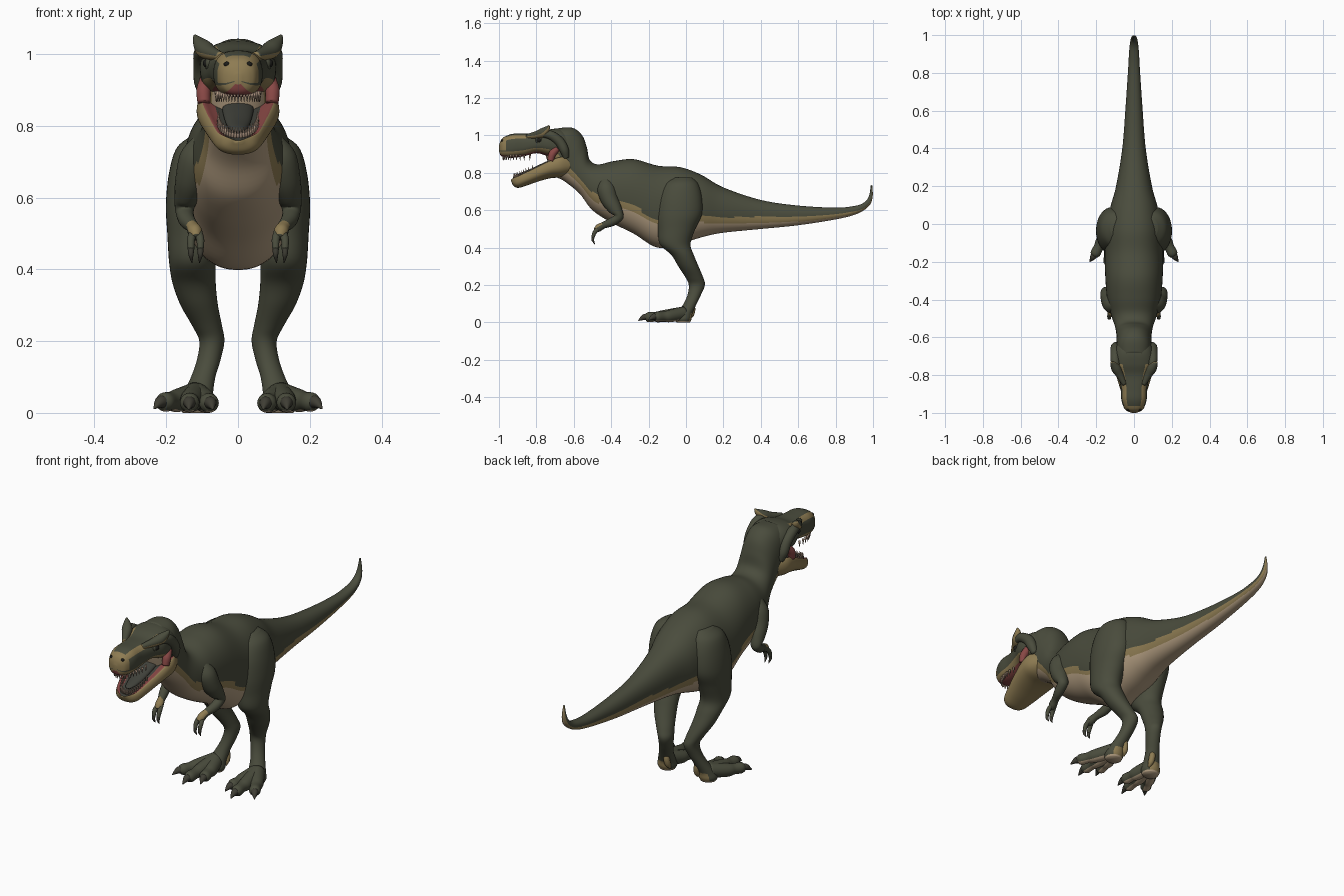
import bpy, bmesh, math
from mathutils import Vector, Matrix

# ---- palette -------------------------------------------------------------
COLOURS = [("olive_skin", (0.068, 0.072, 0.046)), ("tan_stripe", (0.27, 0.20, 0.085)),
           ("pale_belly", (0.45, 0.34, 0.22)), ("mouth_red", (0.25, 0.065, 0.06)),
           ("mouth_dark", (0.05, 0.052, 0.042)), ("tooth", (0.42, 0.30, 0.22)),
           ("claw", (0.05, 0.048, 0.035)), ("eye_black", (0.012, 0.012, 0.01))]
MATS = []
for nm, c in COLOURS:
    m = bpy.data.materials.new(nm)
    m.diffuse_color = (*c, 1)
    MATS.append(m)
OLIVE, TAN, PALE, RED, DARK, TOOTH, CLAW, EYE = range(8)


def finish(name, bm, mirror=False):
    bmesh.ops.recalc_face_normals(bm, faces=bm.faces)
    me = bpy.data.meshes.new(name)
    bm.to_mesh(me)
    bm.free()
    for m in MATS:
        me.materials.append(m)
    for p in me.polygons:
        p.use_smooth = True
    ob = bpy.data.objects.new(name, me)
    bpy.context.collection.objects.link(ob)
    if mirror:
        ob.modifiers.new("mirror", 'MIRROR').use_mirror_merge = False
    return ob


def power(v, e):
    return math.copysign(abs(v) ** e, v)


def loft(name, secs, rule, n=32, steps=6, mirror=False, sq=1.0, scoop=False):
    """Smooth skin over sections (centre, u, v); rule(f, centre) gives the colour, f = 0..1 along u."""
    S = [[Vector(a) for a in s] for s in secs]
    rows = []
    for i in range(len(S) - 1):
        p = [S[max(i - 1, 0)], S[i], S[i + 1], S[min(i + 2, len(S) - 1)]]
        for k in range(steps + (i == len(S) - 2)):
            t = k / steps
            rows.append([0.5 * (2 * b + (c - a) * t + (2 * a - 5 * b + 4 * c - d) * t * t
                                + (3 * b - a - 3 * c + d) * t ** 3) for a, b, c, d in zip(*p)])
    bm = bmesh.new()
    rings = []
    for c, u, v in rows:
        ring = []
        for j in range(n):
            a = 2 * math.pi * j / n
            cu, sv = power(math.cos(a), sq), power(math.sin(a), sq)
            if scoop and cu > 0.6:
                cu = 1.2 - cu
            ring.append(bm.verts.new(c + u * cu + v * sv))
        rings.append(ring)
    for r0, r1 in zip(rings, rings[1:]):
        for j in range(n):
            f = bm.faces.new((r0[j], r0[(j + 1) % n], r1[(j + 1) % n], r1[j]))
            h = (1 + power(math.cos(2 * math.pi * (j + 0.5) / n), sq)) / 2
            f.material_index = rule(h, f.calc_center_median())
    for r in (rings[0], rings[-1]):
        f = bm.faces.new(r)
        f.material_index = rule(0.5, f.calc_center_median())
    return finish(name, bm, mirror)


def profile(rows):
    """Sections from (y top, z top, y bottom, z bottom, half width)."""
    return [((0, (a + c) / 2, (b + d) / 2), (0, (a - c) / 2, (b - d) / 2), (w, 0, 0))
            for a, b, c, d, w in rows]


def tube(name, pts, rule, **kw):
    """Round limb through (x, y, z, radius)."""
    secs = []
    for i, p in enumerate(pts):
        t = Vector(pts[min(i + 1, len(pts) - 1)][:3]) - Vector(pts[max(i - 1, 0)][:3])
        u = t.cross(Vector((1, 0, 0))).normalized()
        v = u.cross(t).normalized()
        secs.append((p[:3], u * p[3], v * p[3]))
    return loft(name, secs, rule, mirror=True, **{"n": 20, "steps": 5, **kw})


def ball(name, loc, size, mat):
    bm = bmesh.new()
    bmesh.ops.create_uvsphere(bm, u_segments=16, v_segments=10, radius=1,
                              matrix=Matrix.Translation(loc) @ Matrix.Diagonal((*size, 1)))
    for f in bm.faces:
        f.material_index = mat
    return finish(name, bm, True)


def plain(mat):
    return lambda f, c: mat


# ---- body: tail, torso and neck -------------------------------------------
KEYS = [(-0.8, .17, .33), (-0.5, .20, .36), (-0.36, .31, .37), (-0.1, .30, .35),
        (0.2, .19, .34), (0.45, .20, .44), (0.85, .16, .46), (1.0, .0, .2)]


def body_rule(f, c):
    for (y0, p0, t0), (y1, p1, t1) in zip(KEYS, KEYS[1:]):
        if c.y <= y1:
            k = max(0, (c.y - y0) / (y1 - y0))
            return PALE if f < p0 + (p1 - p0) * k else TAN if f < t0 + (t1 - t0) * k else OLIVE
    return OLIVE


loft("body", profile([
    (.988, .735, .996, .732, .003), (.978, .675, .998, .672, .013), (.95, .64, .98, .625, .02),
    (.9, .623, .92, .583, .026), (.8, .614, .81, .553, .032), (.6, .625, .6, .52, .046),
    (.4, .655, .4, .50, .062), (.2, .722, .2, .48, .095), (.08, .79, .1, .46, .125),
    (-.03, .83, -.02, .425, .148), (-.15, .838, -.15, .40, .155), (-.28, .873, -.28, .475, .152),
    (-.39, .862, -.4, .535, .142), (-.47, .845, -.5, .60, .12), (-.515, .87, -.57, .69, .1),
    (-.53, .935, -.65, .755, .093), (-.555, 1.0, -.71, .79, .093), (-.605, 1.04, -.74, .86, .09),
    (-.68, 1.04, -.76, .93, .075)]), body_rule, n=64, sq=0.9)


# ---- head -----------------------------------------------------------------
def skull_rule(f, c):
    if f < .07:
        return RED
    if c.y < -.965 and f > .35:
        return TAN
    if c.y < -.64 and f < .27:
        return TAN
    return TAN if c.y < -.74 and .80 < f < .95 else OLIVE


loft("skull", profile([
    (-.60, 1.0, -.61, .88, .075), (-.67, 1.035, -.67, .87, .1), (-.74, 1.03, -.74, .89, .105),
    (-.80, 1.012, -.80, .905, .084), (-.87, 1.01, -.87, .888, .07), (-.93, 1.008, -.93, .88, .067),
    (-.975, .99, -.975, .885, .052), (-.992, .97, -.992, .895, .034), (-1.0, .945, -1.0, .915, .01)]),
    skull_rule, n=48, sq=0.8)


def jaw_rule(f, c):
    return DARK if f > .93 else RED if f > .78 else TAN


loft("lower_jaw", profile([
    (-.61, .90, -.59, .80, .08), (-.67, .915, -.66, .777, .112), (-.72, .895, -.72, .772, .113),
    (-.78, .863, -.78, .757, .1), (-.85, .826, -.85, .733, .08), (-.9, .80, -.895, .72, .064),
    (-.925, .785, -.92, .728, .045), (-.937, .765, -.933, .75, .015)]),
    jaw_rule, n=48, sq=0.85, scoop=True)

loft("tongue", profile([
    (-.69, .885, -.69, .84, .045), (-.76, .855, -.76, .815, .042), (-.83, .822, -.83, .79, .033),
    (-.885, .80, -.885, .78, .02), (-.9, .79, -.9, .785, .005)]), plain(DARK), n=20)

tube("cheek_skin", [(.088, -.69, .93, .018), (.096, -.715, .90, .02), (.095, -.725, .865, .018)],
     plain(RED))

# brow ridge with its small horn
tube("brow_ridge", [(.05, -.85, .995, .012), (.075, -.80, 1.003, .02), (.095, -.765, 1.015, .025),
                    (.112, -.742, 1.036, .015), (.121, -.732, 1.052, .004)],
     lambda f, c: TAN if f > .45 else OLIVE)
tube("cheek_ridge", [(.095, -.765, 1.01, .02), (.1, -.72, 1.0, .024), (.098, -.675, .965, .026),
                     (.098, -.65, .92, .024), (.09, -.64, .88, .015)], plain(OLIVE))
ball("eyelid", (.079, -.782, .975), (.015, .024, .022), OLIVE)
ball("eye", (.087, -.786, .975), (.011, .014, .012), EYE)
ball("nostril", (.031, -.982, .972), (.009, .007, .007), EYE)

# teeth along both lips
bm = bmesh.new()
for i in range(23):
    a = math.pi * i / 22
    x, y = math.cos(a), math.sin(a) ** 0.8
    rows = [((.061 * x, -.835 - .143 * y, .882), math.pi),
            ((.054 * x, -.82 - .1 * y, .826 - .045 * y), 0)]
    for loc, turn in rows:
        bmesh.ops.create_cone(bm, cap_ends=True, segments=6, radius1=.006, radius2=.0008, depth=.03,
                              matrix=Matrix.Translation(loc) @ Matrix.Rotation(turn, 4, 'X'))
for f in bm.faces:
    f.material_index = TOOTH
finish("teeth", bm)

# ---- legs -----------------------------------------------------------------
LEG = [(.775, .085, -.02, .04, .05), (.74, .1, -.025, .07, .09), (.67, .112, -.03, .08, .115),
       (.58, .122, -.035, .079, .12), (.5, .126, -.05, .071, .1), (.42, .127, -.058, .065, .082),
       (.36, .122, -.018, .06, .06), (.3, .108, .013, .052, .054), (.24, .085, .045, .041, .047),
       (.2, .073, .058, .035, .043), (.15, .081, .045, .033, .036), (.1, .097, .022, .034, .035),
       (.05, .112, -.005, .042, .04), (.02, .116, -.015, .047, .045), (0, .116, -.015, .038, .036)]
loft("leg", [((x, y, z), (0, ry, 0), (rx, 0, 0)) for z, x, y, rx, ry in LEG],
     lambda f, c: PALE if c.z < .008 else TAN if c.z < .05 and f > .9 else OLIVE,
     n=36, mirror=True)


def sole(f, c):
    return PALE if f < .12 else OLIVE


# toes: (name, knuckle, toe end, claw tip)
TOES = [("outer_toe", (.17, -.09, .034), (.204, -.155, .03), (.234, -.2, .012)),
        ("middle_toe", (.13, -.12, .034), (.135, -.2, .028), (.137, -.255, .01)),
        ("inner_toe", (.092, -.09, .033), (.08, -.155, .027), (.07, -.205, .01))]
for nm, a, b, tip in TOES:
    mid = [(p + q) / 2 for p, q in zip(a, b)]
    tube(nm, [(.117, -.01, .05, .036), (*a, .032), (*mid, .026), (*b, .027),
              (*[p + (q - p) * .3 for p, q in zip(b, tip)], .018)], sole)
    tube(nm + "_claw", [(*b, .02), (*[p + (q - p) * .5 + h for p, q, h in zip(b, tip, (0, 0, .008))], .015),
                        (*tip, .002)], plain(CLAW))
# small rear toe
tube("rear_toe", [(.09, .03, .10, .014), (.086, .035, .07, .015), (.083, .028, .04, .014),
                  (.08, .015, .018, .004)], plain(TAN))

# ---- arms -----------------------------------------------------------------
tube("arm", [(.085, -.43, .76, .035), (.112, -.425, .71, .05), (.13, -.405, .65, .045),
             (.144, -.375, .6, .034), (.149, -.36, .565, .026), (.143, -.395, .538, .023),
             (.128, -.44, .52, .018), (.12, -.468, .505, .02), (.117, -.485, .49, .012)],
     lambda f, c: TAN if c.y < -.45 and c.z < .54 and f > .6 else OLIVE)
for nm, dx in (("outer_finger", .013), ("inner_finger", -.013)):
    tube(nm, [(.118 + dx * .5, -.465, .505, .012), (.118 + dx, -.488, .482, .011),
              (.118 + dx, -.498, .455, .009)], plain(OLIVE))
    tube(nm + "_claw", [(.118 + dx, -.497, .46, .009), (.118 + dx, -.498, .44, .007),
                        (.118 + dx * .8, -.487, .418, .001)], plain(CLAW))
